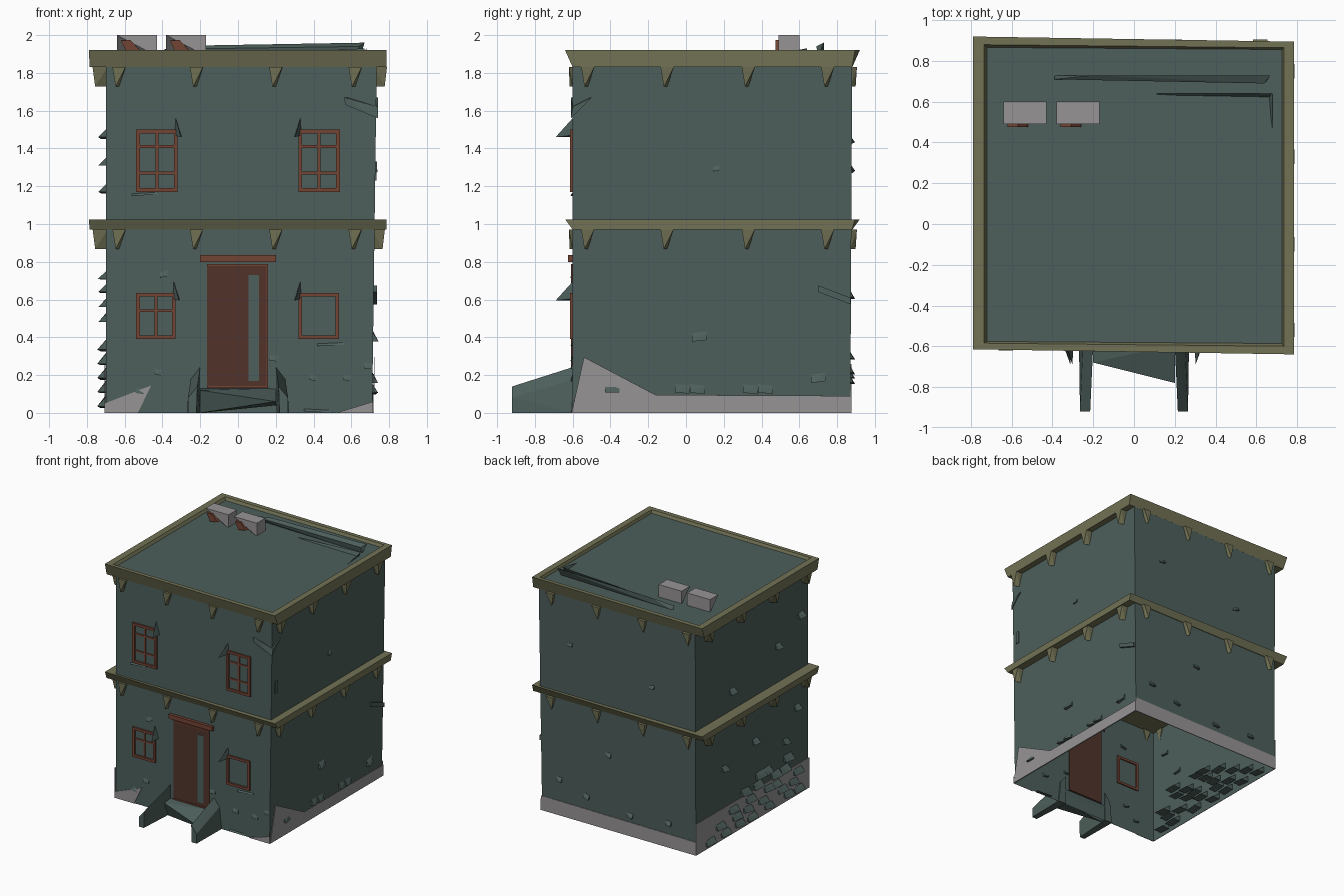
import bpy, bmesh, random
from mathutils import Vector

random.seed(4)
if "Cube" in bpy.data.objects:
    bpy.data.objects.remove(bpy.data.objects["Cube"], do_unlink=True)


def material(name, rgb):
    m = bpy.data.materials.new(name)
    m.use_nodes = True
    m.diffuse_color = (*rgb, 1)
    m.node_tree.nodes["Principled BSDF"].inputs["Base Color"].default_value = (*rgb, 1)
    return m


TEAL = material("teal plaster", (0.075, 0.115, 0.105))
TAN = material("olive trim", (0.17, 0.17, 0.092))
GREY = material("grey stone", (0.31, 0.295, 0.30))
WOOD = material("red brown wood", (0.17, 0.056, 0.034))
DOOR = material("dark door wood", (0.082, 0.034, 0.024))


def finish(name, bm, mat):
    bmesh.ops.recalc_face_normals(bm, faces=bm.faces)
    me = bpy.data.meshes.new(name)
    bm.to_mesh(me)
    bm.free()
    me.materials.append(mat)
    ob = bpy.data.objects.new(name, me)
    bpy.context.collection.objects.link(ob)
    return ob


def hulls(name, mat, groups):
    """One object made of a convex solid per group of points."""
    bm = bmesh.new()
    for pts in groups:
        part = bmesh.new()
        for p in pts:
            part.verts.new(p)
        bmesh.ops.convex_hull(part, input=part.verts)
        tmp = bpy.data.meshes.new("tmp")
        part.to_mesh(tmp)
        part.free()
        bm.from_mesh(tmp)
        bpy.data.meshes.remove(tmp)
    return finish(name, bm, mat)


def loft(name, mat, rings, bottom=True):
    """Skin between four-cornered rings, capped on top."""
    bm = bmesh.new()
    loops = [[bm.verts.new(p) for p in r] for r in rings]
    for a, b in zip(loops, loops[1:]):
        for i in range(4):
            j = (i + 1) % 4
            bm.faces.new((a[i], a[j], b[j], b[i]))
    bm.faces.new(loops[-1])
    if bottom:
        bm.faces.new(loops[0])
    return finish(name, bm, mat)


def ring(x0, x1, y0, y1, z, skew=0.0):
    return [(x0, y0 + skew, z), (x1, y0, z), (x1, y1 - skew, z), (x0, y1, z)]


def on_wall(side, u, z, d):
    """Point on a wall: u along it, z up, d outward."""
    return {"front": (u, -0.60 - d, z), "back": (u, 0.87 + d, z),
            "left": (0.71 + 0.013 * z + d, u, z), "right": (-0.70 - d, u, z)}[side]


def block(side, u0, u1, z0, z1, d0, d1):
    return [on_wall(side, u, z, d) for u in (u0, u1) for z in (z0, z1) for d in (d0, d1)]


# Hollow house body, open underneath
loft("house_walls", TEAL, [ring(-0.70, 0.71, -0.60, 0.87, 0),
                           ring(-0.70, 0.735, -0.60, 0.88, 1.895)], bottom=False)

# Floor band and parapet
loft("floor_band", TAN, [ring(-0.785, 0.785, -0.60, 0.88, 0.97),
                         ring(-0.79, 0.785, -0.64, 0.92, 1.025, 0.025)])
loft("parapet", TAN, [ring(-0.785, 0.785, -0.60, 0.88, 1.83),
                      ring(-0.79, 0.785, -0.64, 0.92, 1.92, 0.025),
                      ring(-0.735, 0.735, -0.60, 0.88, 1.92, 0.015),
                      ring(-0.72, 0.725, -0.585, 0.865, 1.893, 0.01)])
loft("roof_deck", TEAL, [ring(-0.722, 0.727, -0.587, 0.867, 1.88, 0.01),
                         ring(-0.722, 0.727, -0.587, 0.867, 1.897, 0.01)])

# Tapered brackets under both trims
brackets = []
for z in (0.972, 1.832):
    for side, reach, us in (("front", 0.02, (-0.63, -0.22, 0.20, 0.62)),
                            ("back", 0.035, (-0.63, -0.22, 0.20, 0.62)),
                            ("left", 0.055, (-0.52, -0.10, 0.33, 0.75)),
                            ("right", 0.07, (-0.52, -0.10, 0.33, 0.75))):
        for u in us:
            w = 0.035
            brackets.append([on_wall(side, *p) for p in (
                (u - w, z, -0.01), (u + w, z, -0.01), (u - w, z, reach),
                (u + w, z, reach), (u - w * 0.5, z - 0.105, reach * 0.8),
                (u, z - 0.105, 0))])
hulls("trim_brackets", TAN, brackets)

# Worn stone plinth patches
def patch(name, side, outline):
    bm = bmesh.new()
    bm.faces.new([bm.verts.new(on_wall(side, u, z, 0.006)) for u, z in outline])
    ob = finish(name, bm, GREY)
    mod = ob.modifiers.new("thickness", "SOLIDIFY")
    mod.thickness = 0.004


patch("plinth_left", "left", [(-0.606, 0), (-0.54, 0.295), (-0.16, 0.095), (0.876, 0.09), (0.876, 0)])
patch("plinth_right", "right", [(-0.606, 0), (-0.606, 0.25), (0.876, 0.26), (0.876, 0)])
patch("plinth_back", "back", [(-0.706, 0), (-0.706, 0.11), (0.716, 0.12), (0.716, 0)])
patch("plinth_front_a", "front", [(-0.706, 0), (-0.706, 0.05), (-0.46, 0.145), (-0.53, 0)])
patch("plinth_front_b", "front", [(0.52, 0), (0.716, 0.06), (0.716, 0)])

# Window frames, glazing bars and pointed hoods
bars, hoods = [], []
for x0, x1, z0, z1, cross in ((-0.54, -0.32, 1.17, 1.50, (1.41, 1.27)),
                              (0.32, 0.54, 1.17, 1.50, (1.41, 1.27)),
                              (-0.54, -0.33, 0.39, 0.635, (0.54,)),
                              (0.32, 0.535, 0.39, 0.635, ())):
    t = 0.02
    for x in (x0, x1 - t):
        bars.append(block("front", x, x + t, z0, z1, -0.01, 0.015))
    for z in (z0, z1 - t):
        bars.append(block("front", x0, x1, z, z + t, -0.01, 0.015))
    if cross:
        xm = (x0 + x1) / 2
        bars.append(block("front", xm - 0.008, xm + 0.008, z0, z1, 0, 0.008))
    for z in cross:
        bars.append(block("front", x0, x1, z - 0.007, z + 0.007, 0, 0.008))
    s = 1 if x0 < 0 else -1
    c = x1 if s > 0 else x0
    hoods.append([on_wall("front", *p) for p in (
        (c - s * 0.01, z1 + 0.06, 0), (c - s * 0.015, z1 - 0.03, 0),
        (c + s * 0.022, z1 - 0.04, 0), (c + s * 0.018, z1 - 0.04, 0.09))])
hulls("window_frames", WOOD, bars)
hulls("window_hoods", TEAL, hoods)

# Door leaf, jamb, lintel and the narrow gap
hulls("door_leaf", DOOR, [block("front", -0.165, 0.16, 0.14, 0.785, -0.01, 0.006)])
hulls("door_gap", TEAL, [block("front", 0.055, 0.11, 0.17, 0.73, 0, 0.009)])
hulls("door_trim", WOOD, [block("front", -0.20, 0.20, 0.80, 0.835, -0.01, 0.025),
                          block("front", -0.165, 0.16, 0.133, 0.143, 0, 0.01),
                          block("front", 0.152, 0.16, 0.14, 0.785, 0, 0.01),
                          block("front", -0.165, 0.16, 0.777, 0.787, 0, 0.01)])

# Doorstep with sloping cheek walls
cheeks = [[(s * x, y, z) for x, y, z in (
    (0.20, -0.59, 0), (0.20, -0.59, 0.245), (0.27, -0.59, 0), (0.25, -0.59, 0.18),
    (0.22, -0.92, 0), (0.265, -0.92, 0), (0.215, -0.92, 0.14), (0.265, -0.92, 0.08))]
    for s in (-1, 1)]
hulls("step_cheeks", TEAL, cheeks)
hulls("doorstep", TEAL, [[(-0.20, -0.59, 0.13), (0.20, -0.59, 0.13), (-0.20, -0.68, 0.12),
                          (0.20, -0.78, 0.06), (0.20, -0.63, 0.04), (-0.20, -0.63, 0.0)]])

# Chipped bricks poking out of the walls
def brick(side, u, z, w=0.07, h=0.045, d=0.035, inside=0.02):
    tilt = random.uniform(-0.012, 0.012)
    return [on_wall(side, *p) for p in (
        (u - w / 2, z - h / 2, -inside), (u + w / 2, z - h / 2 + tilt, -inside),
        (u - w / 2, z + h / 2, 0), (u + w / 2, z + h / 2 + tilt, 0),
        (u - w / 2, z - h / 2, d), (u + w / 2, z - h / 2 + tilt, d * 0.6))]


bricks = [brick("front", u, z, 0.045, 0.03, 0.012) for u, z in (
    (-0.52, 0.12), (-0.42, 0.22), (0.19, 0.29), (0.40, 0.19), (0.58, 0.19), (0.69, 0.25), (-0.39, 0.73))]
bricks += [brick("front", u, z, 0.14, 0.012, 0.012) for u, z in ((-0.49, 1.155), (0.49, 0.36), (0.42, 0.015))]
bricks += [brick("left", u, z, 0.075, 0.045, 0.03) for u, z in (
    (-0.39, 0.13), (-0.02, 0.13), (0.06, 0.13), (0.34, 0.13), (0.42, 0.13), (0.70, 0.18), (0.07, 0.40))]
bricks += [brick("left", 0.16, 1.29, 0.035, 0.025, 0.015)]
for row in range(5):
    for k in range(7 - row):
        bricks.append(brick("right", -0.5 + 0.2 * k + random.uniform(-0.07, 0.07) + 0.05 * row,
                            0.06 + 0.075 * row, 0.1, 0.05, 0.045, 0.07))
bricks += [brick("right", u, z, 0.06, 0.04, 0.04) for u, z in (
    (-0.3, 0.50), (0.5, 0.58), (0.1, 0.66), (-0.45, 0.73), (0.4, 1.19), (-0.2, 1.33), (-0.5, 1.48))]
bricks += [brick("back", u, z, 0.05, 0.035, 0.025) for u, z in (
    (-0.45, 0.2), (-0.1, 0.17), (0.3, 0.22), (0.55, 0.3), (0.1, 0.62), (-0.3, 1.3), (0.45, 1.45))]
hulls("chipped_bricks", TEAL, bricks)

# Loose slanting slabs at the corners
hulls("loose_slabs", TEAL, [
    [(0.56, -0.61, 1.67), (0.57, -0.61, 1.63), (0.74, -0.61, 1.56), (0.74, -0.60, 1.62),
     (0.74, -0.50, 1.67), (0.60, -0.59, 1.67)],
    [(x, y, z + e) for x in (0.70, 0.735) for y, z in ((0.70, 0.64), (0.87, 0.575)) for e in (0, 0.035)],
    block("left", -0.56, -0.53, 1.23, 1.33, 0, 0.008)])

# Tilted rooftop caps on wooden stubs
caps, stubs = [], []
for x in (-0.64, -0.38):
    corners = [(x + a, y, z) for a in (0, 0.21) for y in (0.49, 0.60) for z in (1.89, 2.0)]
    corners.remove((x, 0.49, 1.89))
    caps.append(corners)
    stubs.append([(x + a, y, z) for a, z in ((0.02, 1.97), (0.07, 1.975), (0.12, 1.92), (0.05, 1.91))
                  for y in (0.475, 0.54)])
hulls("rooftop_caps", GREY, caps)
hulls("rooftop_stubs", WOOD, stubs)

# Fallen beams lying on the roof
hulls("roof_beams", TEAL, [
    [(-0.39, 0.73, 1.89), (-0.39, 0.71, 1.925), (0.65, 0.70, 1.89), (0.67, 0.73, 1.96),
     (0.64, 0.69, 1.94), (-0.2, 0.73, 1.945)],
    [(0.11, 0.63, 1.89), (0.11, 0.64, 1.90), (0.67, 0.62, 1.89), (0.67, 0.64, 1.93)],
    [(0.66, 0.64, 1.89), (0.68, 0.64, 1.93), (0.68, 0.45, 1.895), (0.67, 0.50, 1.89)]])
